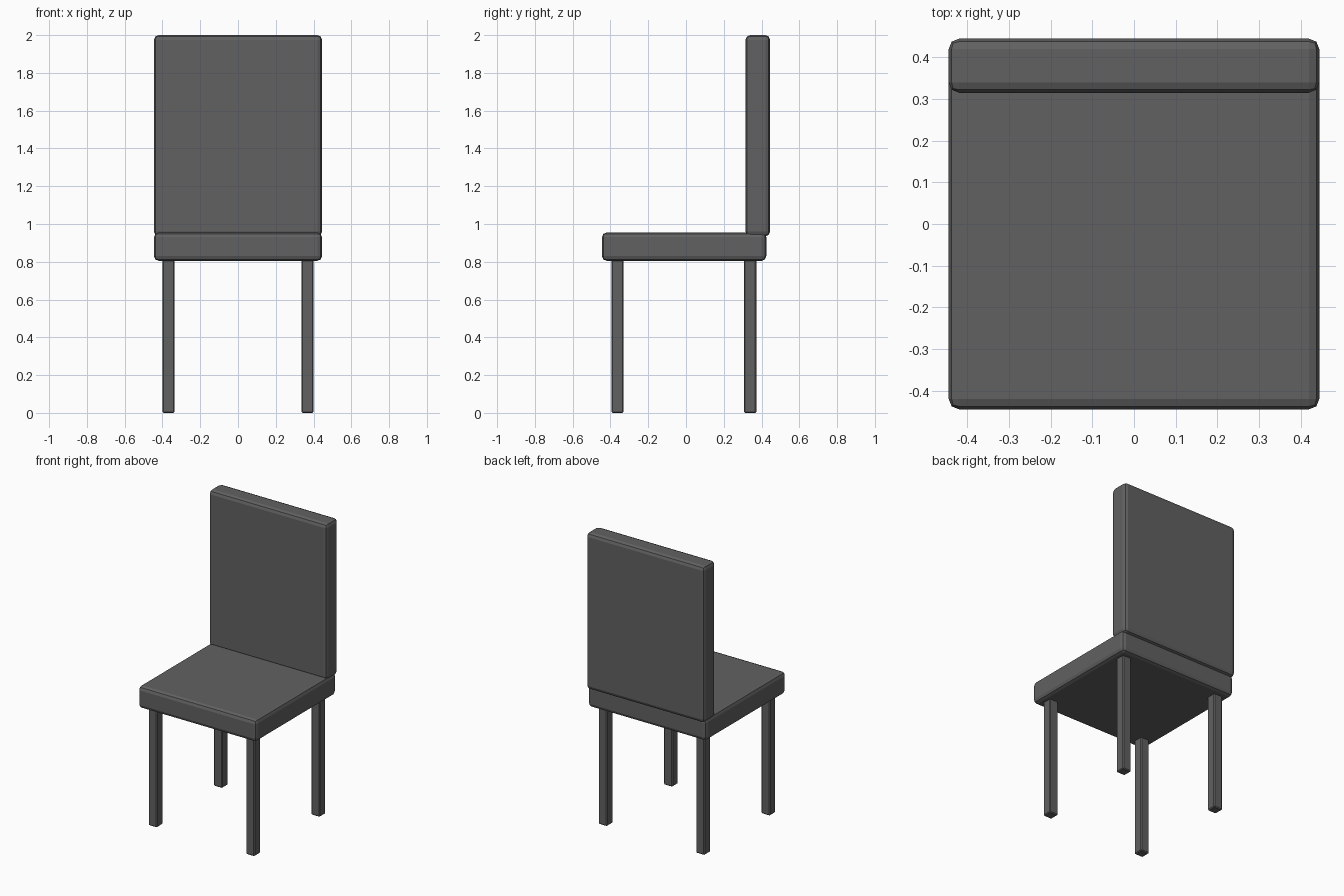
import bpy

default = bpy.data.objects.get("Cube")
if default:
    bpy.data.objects.remove(default, do_unlink=True)

# Single dark grey finish
grey = bpy.data.materials.new("dark_grey")
grey.use_nodes = True
colour = (0.12, 0.12, 0.12, 1)
grey.diffuse_color = colour
grey.node_tree.nodes["Principled BSDF"].inputs["Base Color"].default_value = colour


def block(name, low, high, bevel, segments):
    """Box between two corners with softened edges."""
    centre = [(a + b) / 2 for a, b in zip(low, high)]
    bpy.ops.mesh.primitive_cube_add(size=1, location=centre)
    obj = bpy.context.object
    obj.name = name
    obj.scale = [b - a for a, b in zip(low, high)]
    bpy.ops.object.transform_apply(location=False, rotation=False, scale=True)
    obj.data.materials.append(grey)
    mod = obj.modifiers.new("soft_edges", "BEVEL")
    mod.width = bevel
    mod.segments = segments
    return obj


# Cushioned seat and backrest
block("seat", (-0.445, -0.445, 0.805), (0.445, 0.425, 0.955), 0.025, 2)
block("backrest", (-0.445, 0.315, 0.935), (0.445, 0.445, 2.0), 0.025, 2)

# Four square legs, tucked into the seat
half = 0.0325
for side, x in (("left", 0.3675), ("right", -0.3675)):
    for end, y in (("front", -0.3625), ("back", 0.34)):
        block(f"{end}_{side}_leg", (x - half, y - half, 0),
              (x + half, y + half, 0.83), 0.006, 1)
